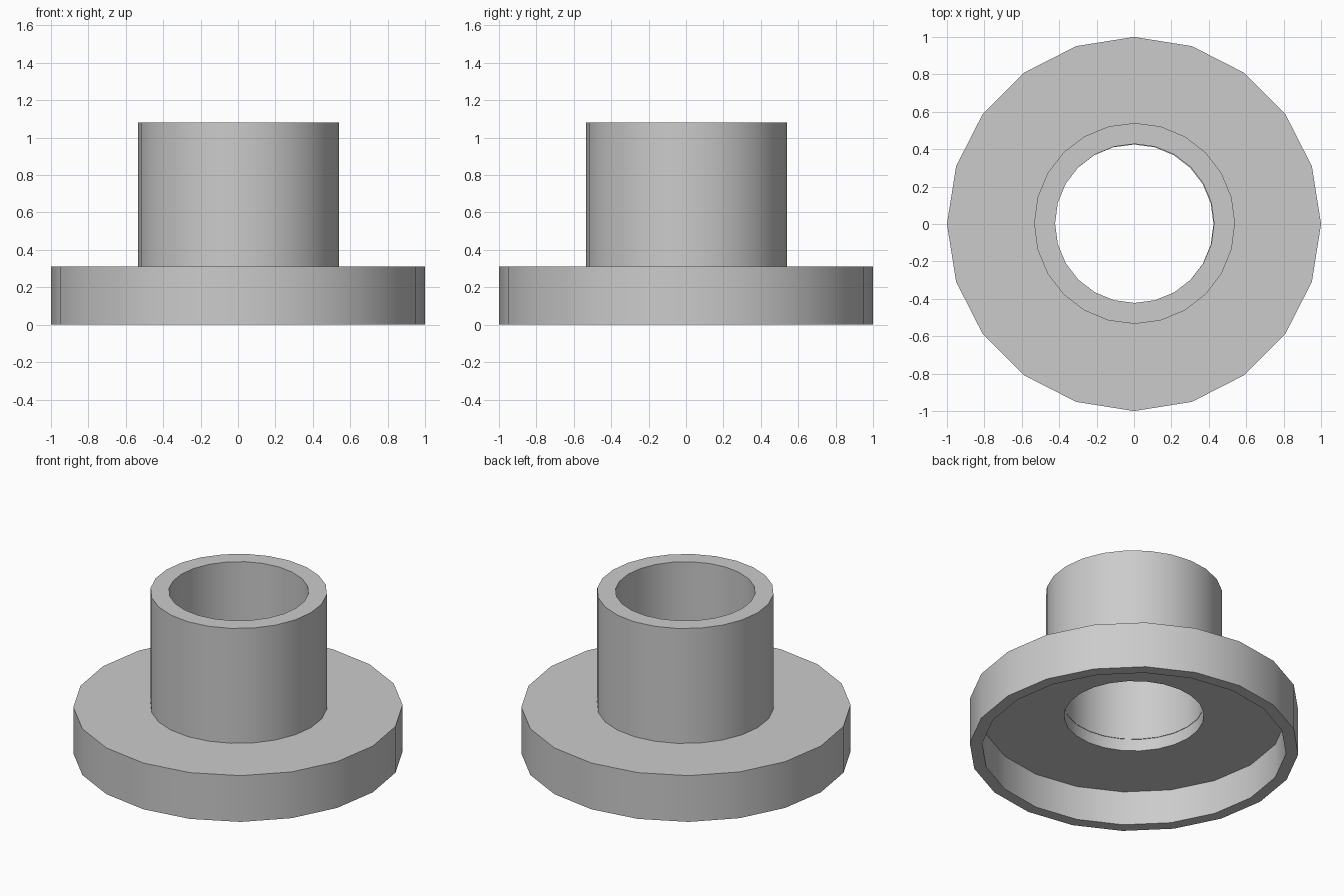
import bpy
import bmesh
from math import sin, cos, tau, radians

cube = bpy.data.objects.get("Cube")
if cube:
    bpy.data.objects.remove(cube)

# One plain grey for the whole bushing
GREY = (0.6, 0.6, 0.6, 1)
grey = bpy.data.materials.new("plain_grey")
grey.use_nodes = True
grey.diffuse_color = GREY
grey.node_tree.nodes["Principled BSDF"].inputs["Base Color"].default_value = GREY


def ring(bm, radius, z, sides):
    """Add one circle of vertices around the z axis."""
    return [bm.verts.new((radius * cos(tau * i / sides), radius * sin(tau * i / sides), z))
            for i in range(sides)]


def skin(bm, a, b):
    """Join two rings of equal size with quads."""
    n = len(a)
    for i in range(n):
        j = (i + 1) % n
        bm.faces.new((a[i], a[j], b[j], b[i]))


def cap(bm, a, b):
    """Fill the flat area between two rings that may differ in side count."""
    edges = set()
    for loop in (a, b):
        for i, v in enumerate(loop):
            w = loop[(i + 1) % len(loop)]
            edges.add(bm.edges.get((v, w)) or bm.edges.new((v, w)))
    bmesh.ops.triangle_fill(bm, edges=list(edges), use_beauty=True)


def finish(name, bm, location=(0, 0, 0)):
    bmesh.ops.recalc_face_normals(bm, faces=bm.faces[:])
    mesh = bpy.data.meshes.new(name)
    bm.to_mesh(mesh)
    bm.free()
    mesh.materials.append(grey)
    obj = bpy.data.objects.new(name, mesh)
    obj.location = location
    bpy.context.collection.objects.link(obj)
    bpy.ops.object.select_all(action="DESELECT")
    obj.select_set(True)
    bpy.context.view_layer.objects.active = obj
    bpy.ops.object.shade_smooth_by_angle(angle=radians(30))
    return obj


FLANGE_SIDES, TUBE_SIDES = 20, 24
FLANGE_TOP, RECESS_TOP, TUBE_TOP = 0.31, 0.23, 1.08
BORE = 0.425

# Flange: a round plate with a rim hanging below and a bore through it
bm = bmesh.new()
outer_top = ring(bm, 1, FLANGE_TOP, FLANGE_SIDES)
outer_bottom = ring(bm, 1, 0, FLANGE_SIDES)
rim_bottom = ring(bm, 0.925, 0, FLANGE_SIDES)
rim_top = ring(bm, 0.925, RECESS_TOP, FLANGE_SIDES)
bore_bottom = ring(bm, BORE, RECESS_TOP, TUBE_SIDES)
bore_top = ring(bm, BORE, FLANGE_TOP, TUBE_SIDES)
skin(bm, outer_top, outer_bottom)
skin(bm, outer_bottom, rim_bottom)
skin(bm, rim_bottom, rim_top)
skin(bm, bore_bottom, bore_top)
cap(bm, rim_top, bore_bottom)
cap(bm, outer_top, bore_top)
finish("flange", bm)

# Tube: a hollow collar standing on the flange, a hair off centre
bm = bmesh.new()
loops = [ring(bm, r, z, TUBE_SIDES) for r, z in (
    (0.537, FLANGE_TOP), (0.537, TUBE_TOP), (BORE, TUBE_TOP), (BORE, FLANGE_TOP))]
for a, b in zip(loops, loops[1:] + loops[:1]):
    skin(bm, a, b)
finish("tube", bm, (0.003, 0.003, 0))
